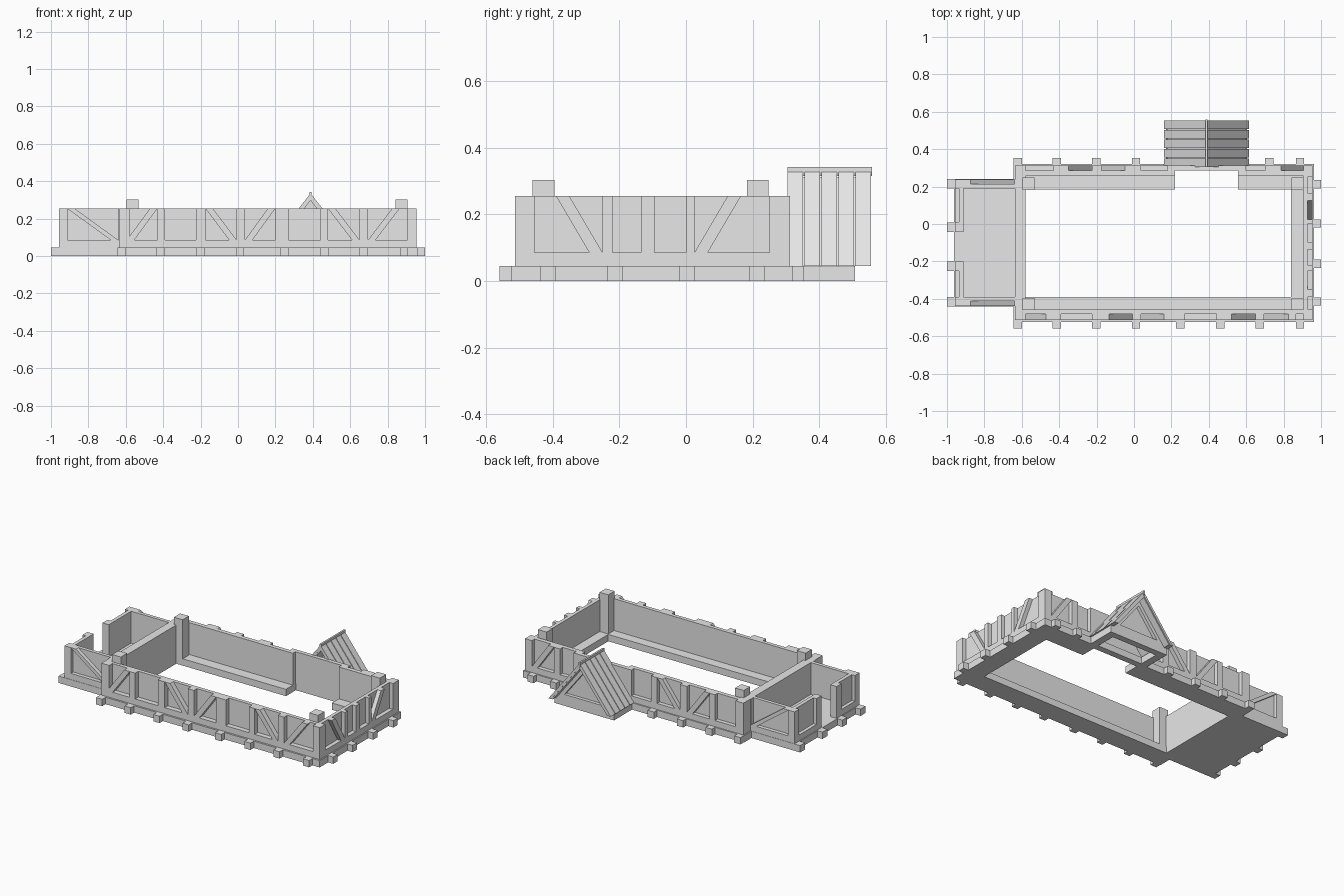
import bpy
import bmesh

cube = bpy.data.objects.get("Cube")
if cube:
    bpy.data.objects.remove(cube, do_unlink=True)

grey = bpy.data.materials.new("plain_grey")
grey.use_nodes = True
COLOUR = (0.8, 0.8, 0.8, 1)
grey.diffuse_color = COLOUR
grey.node_tree.nodes["Principled BSDF"].inputs["Base Color"].default_value = COLOUR

FLOOR, SILL, TOP = 0.045, 0.085, 0.255


def build(name, prisms):
    """One object from prisms: (outline in u/z, start depth, end depth, run axis)."""
    bm = bmesh.new()
    for outline, d0, d1, axis in prisms:
        rings = []
        for d in (d0, d1):
            rings.append([bm.verts.new((u, d, z) if axis == "x" else (d, u, z))
                          for u, z in outline])
        bm.faces.new(rings[0])
        bm.faces.new(rings[1][::-1])
        n = len(outline)
        for i in range(n):
            j = (i + 1) % n
            bm.faces.new((rings[0][j], rings[0][i], rings[1][i], rings[1][j]))
    bmesh.ops.recalc_face_normals(bm, faces=bm.faces)
    mesh = bpy.data.meshes.new(name)
    bm.to_mesh(mesh)
    bm.free()
    mesh.materials.append(grey)
    obj = bpy.data.objects.new(name, mesh)
    bpy.context.collection.objects.link(obj)
    return obj


def block(u0, u1, d0, d1, z0, z1, axis="x"):
    return ([(u0, z0), (u1, z0), (u1, z1), (u0, z1)], d0, d1, axis)


def timber_wall(name, axis, span, inner, core, outer, panels, gap=None, max_run=0.17):
    """Core sheet, sill, studs between the panels, and slanted braces in them.
    Each panel is (start, end, slope): 1 rises along the wall, -1 falls, 0 is plain."""
    u0, u1 = span
    cores = [(u0, gap[0]), (gap[1], u1)] if gap else [span]
    parts = [block(a, b, inner, core, FLOOR, TOP, axis) for a, b in cores]
    parts.append(block(u0, u1, core, outer, FLOOR, SILL, axis))
    cursor = u0
    for a, b, slope in panels:
        parts.append(block(cursor, a, core, outer, SILL, TOP, axis))
        cursor = b
        if slope:
            w, run = 0.04, min(b - a, max_run)
            foot = a if slope > 0 else b
            s = slope
            brace = [(foot, SILL), (foot + s * w, SILL),
                     (foot + s * run, TOP), (foot + s * (run - w), TOP)]
            parts.append((brace, core, outer, axis))
    parts.append(block(cursor, u1, core, outer, SILL, TOP, axis))
    return build(name, parts)


# Base frame, with the stair gap in the rear ledge
build("base_frame", [
    block(-0.645, 0.963, -0.525, -0.39, 0, FLOOR),
    block(-0.645, 0.22, 0.185, 0.32, 0, FLOOR),
    block(0.555, 0.963, 0.185, 0.32, 0, FLOOR),
    block(0.22, 0.555, 0.288, 0.32, 0, FLOOR),
    block(0.84, 0.963, -0.39, 0.185, 0, FLOOR),
    block(-0.645, -0.58, -0.39, 0.185, 0, FLOOR),
])
build("annex_floor", [block(-0.963, -0.645, -0.44, 0.24, 0, FLOOR)])

# Joist ends around the base
W = 0.045
front_joists = (-0.643, -0.435, -0.225, -0.012, 0.225, 0.438, 0.65, 0.865)
rear_joists = (-0.643, -0.435, -0.225, -0.012, 0.7, 0.865)
build("front_joist_ends", [block(x, x + W, -0.56, -0.525, 0, FLOOR) for x in front_joists])
build("rear_joist_ends", [block(x, x + W, 0.32, 0.352, 0, FLOOR) for x in rear_joists])
build("left_joist_ends", [block(y, y + W, 0.963, 1.0, 0, FLOOR, "y")
                          for y in (-0.437, -0.235, -0.02, 0.19)])
build("annex_joist_ends", [block(y, y + 0.05, -1.0, -0.963, 0, FLOOR, "y")
                           for y in (-0.44, -0.25, -0.043, 0.19)])

# Main walls
timber_wall("front_wall", "x", (-0.637, 0.955), -0.455, -0.48, -0.513, [
    (-0.595, -0.43, 1), (-0.39, -0.225, 0), (-0.175, -0.007, -1), (0.037, 0.2, 1),
    (0.27, 0.44, 0), (0.48, 0.65, -1), (0.695, 0.905, 1)])
timber_wall("rear_wall", "x", (-0.637, 0.955), 0.257, 0.285, 0.312, [
    (-0.595, -0.43, 0), (-0.39, -0.225, -1), (-0.175, -0.007, 1), (0.037, 0.18, 0),
    (0.6, 0.7, 0), (0.745, 0.905, -1)], gap=(0.22, 0.555))
timber_wall("left_wall", "y", (-0.513, 0.312), 0.905, 0.928, 0.955, [
    (-0.46, -0.25, -1), (-0.22, -0.135, 0), (-0.095, 0.0, 0), (0.025, 0.25, 1)],
    max_run=0.14)
build("partition_wall", [block(-0.513, 0.312, -0.637, -0.58, FLOOR, TOP, "y")])

# Annex walls, with a doorway in the end wall
annex = [(-0.915, -0.64, -1)]
timber_wall("annex_front_wall", "x", (-0.958, -0.62), -0.39, -0.413, -0.438, annex, max_run=0.28)
timber_wall("annex_rear_wall", "x", (-0.958, -0.62), 0.19, 0.213, 0.238, annex, max_run=0.28)
for label, span, panel in (("front", (-0.438, -0.2), (-0.39, -0.25, 0)),
                           ("rear", (-0.043, 0.238), (0.01, 0.19, 0))):
    timber_wall("annex_end_wall_" + label, "y", span, -0.912, -0.936, -0.958, [panel])

# Inner corner posts
for side, x in (("right", -0.595), ("left", 0.843)):
    for end, y in (("front", -0.46), ("rear", 0.183)):
        build(f"{side}_{end}_post", [block(x, x + 0.063, y, y + 0.065, FLOOR, 0.303)])

# Cellar entrance: base frame
build("entrance_base", [
    block(0.17, 0.605, 0.312, 0.33, 0, FLOOR),
    block(0.17, 0.605, 0.465, 0.507, 0, FLOOR),
    block(0.17, 0.22, 0.33, 0.465, 0, FLOOR),
    block(0.555, 0.605, 0.33, 0.465, 0, FLOOR),
])

# Cellar entrance: planked roof
MID, HALF, PEAK = 0.388, 0.227, 0.335
SLOPE = (PEAK - FLOOR) / HALF


def rafter(side, outer, inner):
    """Sloping strip between two horizontal offsets from the roof surface."""
    return [(MID + side * (HALF - outer), FLOOR), (MID, PEAK - outer * SLOPE),
            (MID, PEAK - inner * SLOPE), (MID + side * (HALF - inner), FLOOR)]


PITCH = 0.0508
for name, side in (("right", -1), ("left", 1)):
    planks = [(rafter(side, 0, 0.02), 0.305 + i * PITCH, 0.305 + i * PITCH + 0.046, "x")
              for i in range(5)]
    planks.append((rafter(side, 0.018, 0.03), 0.307, 0.552, "x"))
    build(f"entrance_roof_{name}", planks)
build("entrance_ridge", [block(MID - 0.006, MID + 0.006, 0.305, 0.558, 0.315, 0.342)])

# Cellar entrance: gable panel and its frame
inset = HALF - 0.025
build("entrance_gable", [
    ([(MID - inset, FLOOR), (MID + inset, FLOOR), (MID, FLOOR + inset * SLOPE)],
     0.468, 0.485, "x"),
    (rafter(-1, 0.028, 0.06), 0.485, 0.507, "x"),
    (rafter(1, 0.028, 0.06), 0.485, 0.507, "x"),
    block(MID - 0.18, MID + 0.18, 0.485, 0.507, FLOOR, 0.075),
])
